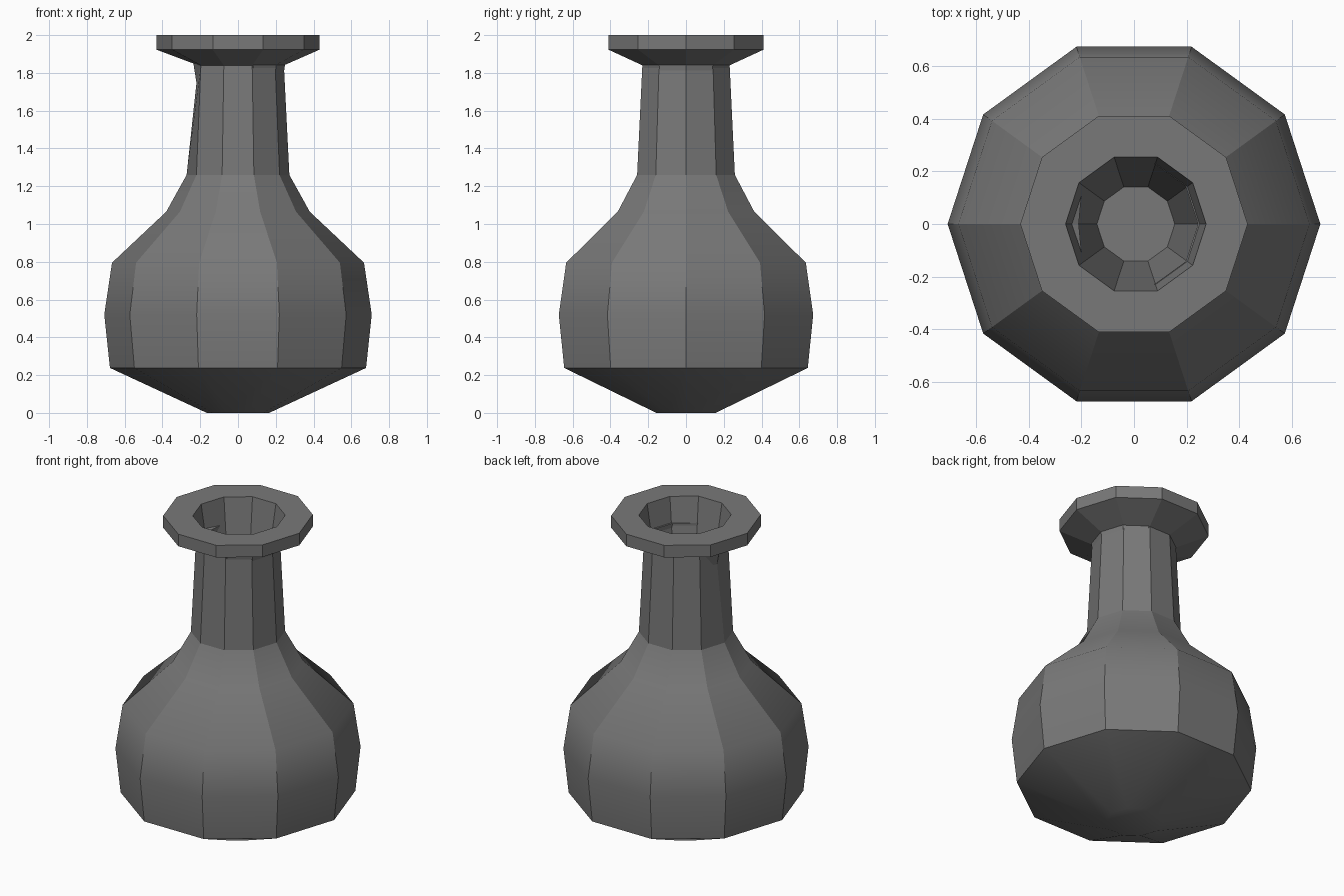
import bpy, bmesh, math

if "Cube" in bpy.data.objects:
    bpy.data.objects.remove(bpy.data.objects["Cube"])

SIDES = 10

# Profile (radius, height): base, belly, shoulder, neck, lip, then the tapering inside
PROFILE = [
    (0.165, 0.0), (0.678, 0.238), (0.708, 0.52), (0.667, 0.795),
    (0.38, 1.065), (0.272, 1.26), (0.243, 1.84), (0.432, 1.923),
    (0.432, 2.0), (0.267, 2.0), (0.148, 1.25),
]
NECK_TOP, MOUTH, THROAT = 6, 9, 10
SOFT_RINGS = (0, 2, 3, 4)      # rings that shade smoothly from below to above


def lathe(name, profile, sides):
    bm = bmesh.new()
    rings = []
    for r, z in profile:
        rings.append([bm.verts.new((r * math.cos(math.tau * i / sides),
                                    r * math.sin(math.tau * i / sides), z))
                      for i in range(sides)])
    for a, b in zip(rings, rings[1:]):
        for i in range(sides):
            j = (i + 1) % sides
            bm.faces.new((a[i], a[j], b[j], b[i]))
    bm.faces.new(rings[0][::-1])   # underside
    bm.faces.new(rings[-1])        # floor of the opening

    # Ridges and most rings are sharp; the belly curve and underside are soft
    for f in bm.faces:
        f.smooth = True
    for e in bm.edges:
        e.smooth = False
    for k in SOFT_RINGS:
        for i in range(sides):
            bm.edges.get((rings[k][i], rings[k][(i + 1) % sides])).smooth = True
    for a, b in zip(rings[0], rings[1]):
        bm.edges.get((a, b)).smooth = True

    # Slight hand-made unevenness of the neck and mouth
    rings[NECK_TOP][sides // 2].co.x = -0.21
    for k in (MOUTH, THROAT):
        for v in rings[k]:
            v.co.x += 0.007

    bmesh.ops.recalc_face_normals(bm, faces=bm.faces)
    mesh = bpy.data.meshes.new(name)
    bm.to_mesh(mesh)
    bm.free()
    obj = bpy.data.objects.new(name, mesh)
    bpy.context.collection.objects.link(obj)
    return obj


# Ten-sided dark grey bottle
bottle = lathe("bottle", PROFILE, SIDES)
dark = bpy.data.materials.new("dark_grey")
dark.diffuse_color = (0.19, 0.19, 0.19, 1)
dark.use_nodes = True
dark.node_tree.nodes["Principled BSDF"].inputs["Base Color"].default_value = dark.diffuse_color
bottle.data.materials.append(dark)
